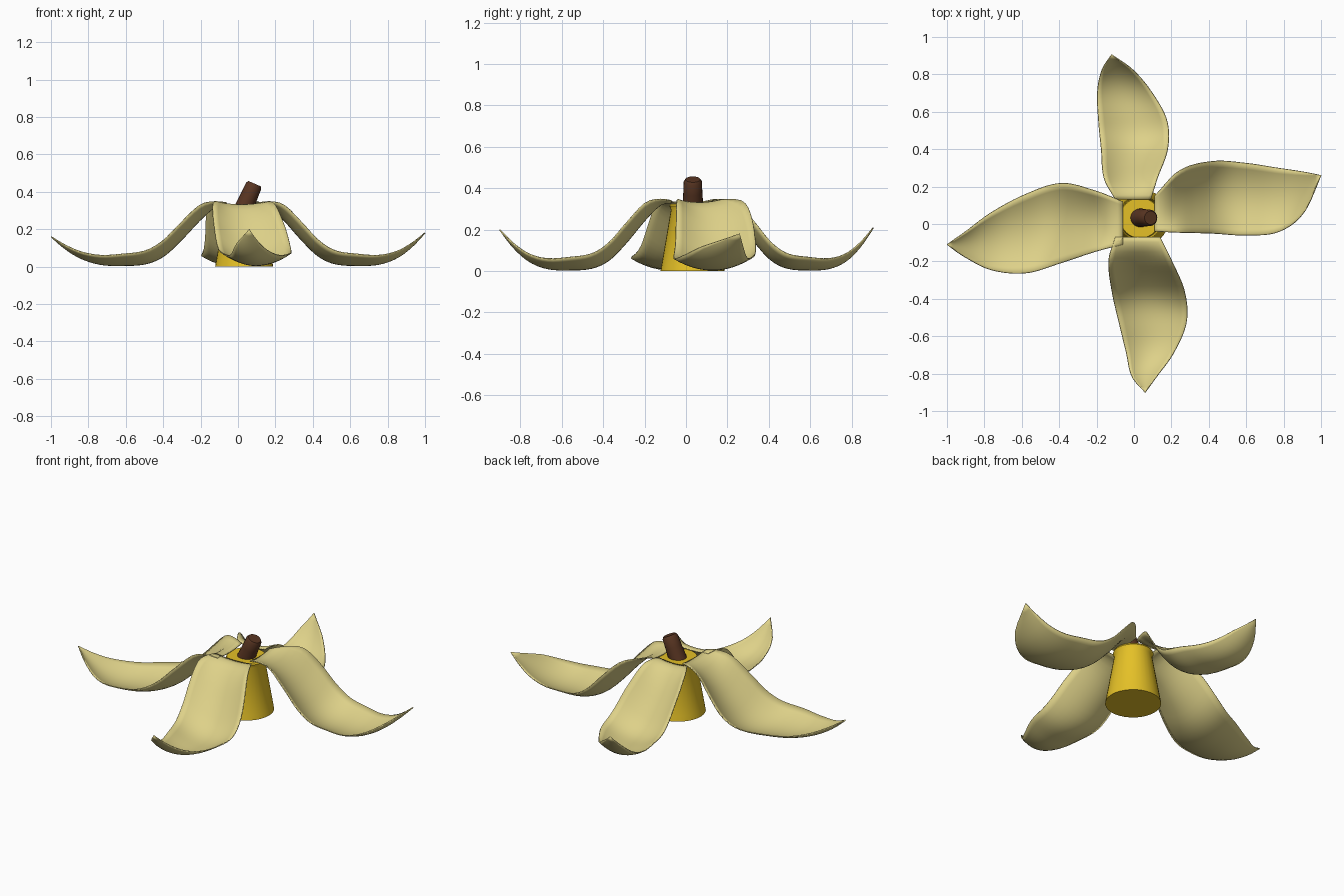
import bpy, bmesh, math
from mathutils import Matrix, Vector

if "Cube" in bpy.data.objects:
    bpy.data.objects.remove(bpy.data.objects["Cube"])


def material(name, rgb):
    m = bpy.data.materials.new(name)
    m.diffuse_color = (*rgb, 1)
    m.use_nodes = True
    m.node_tree.nodes["Principled BSDF"].inputs["Base Color"].default_value = m.diffuse_color
    return m


CREAM = material("pale_cream", (0.73, 0.64, 0.25))
GOLD = material("golden_yellow", (0.78, 0.53, 0.02))
BROWN = material("stem_brown", (0.10, 0.036, 0.016))


def finish(bm, name, mat, angle=40):
    me = bpy.data.meshes.new(name)
    bm.to_mesh(me)
    bm.free()
    ob = bpy.data.objects.new(name, me)
    bpy.context.collection.objects.link(ob)
    me.materials.append(mat)
    bpy.ops.object.select_all(action='DESELECT')
    bpy.context.view_layer.objects.active = ob
    ob.select_set(True)
    bpy.ops.object.shade_smooth_by_angle(angle=math.radians(angle))
    return ob


def smooth(xs, ys, x):
    """Cubic interpolation through the points (xs, ys)."""
    n = len(xs)

    def slope(i):
        a, b = max(i - 1, 0), min(i + 1, n - 1)
        return (ys[b] - ys[a]) / (xs[b] - xs[a])
    i = max(k for k in range(n - 1) if xs[k] <= x or k == 0)
    h = xs[i + 1] - xs[i]
    u = (x - xs[i]) / h
    return ((2*u**3 - 3*u**2 + 1) * ys[i] + (u**3 - 2*u**2 + u) * h * slope(i)
            + (3*u**2 - 2*u**3) * ys[i + 1] + (u**3 - u**2) * h * slope(i + 1))


def lathe(name, profile, mat, matrix, sides=32):
    """Capped turned shape from (radius, height) points."""
    bm = bmesh.new()
    rings = [[bm.verts.new((r * math.cos(2*math.pi*k/sides), r * math.sin(2*math.pi*k/sides), z))
              for k in range(sides)] for r, z in profile]
    for a, b in zip(rings, rings[1:]):
        for k in range(sides):
            j = (k + 1) % sides
            bm.faces.new((a[k], a[j], b[j], b[k]))
    bm.faces.new(rings[0][::-1])
    bm.faces.new(rings[-1])
    bm.transform(matrix)
    return finish(bm, name, mat)


# Fruit stump and its tilted stem
lathe("fruit_body", [(0.155, 0), (0.15, 0.03), (0.105, 0.295), (0.112, 0.315), (0.107, 0.325)],
      GOLD, Matrix.Translation((0.033, 0.032, 0)))
base, top = Vector((0.022, 0.033, 0.29)), Vector((0.089, 0.033, 0.443))
axis = top - base
tilt = axis.to_track_quat('Z', 'Y').to_matrix().to_4x4()
L = axis.length
lathe("stem", [(0.052, 0), (0.046, L * 0.6), (0.044, L - 0.012), (0.036, L)],
      BROWN, Matrix.Translation(base) @ tilt, 20)

# Shared peel section: centre height and edge lift along the length
T = [0, .06, .15, .26, .36, .46, .6, .72, .83, .92, 1]
HEIGHT = [.33, .322, .25, .14, .055, .015, .006, .012, .045, .10, .17]
LIFT = [.01, .025, .08, .095, .085, .07, .06, .048, .035, .02, 0]
STATIONS = [0, .15, .35, .55, .75, .9, 1]

# Start, end, direction, sideways edges at each station, extra tip height
PEELS = {
    "left_peel": (.06, 1.0, (-1, 0),
                  [-.11, -.145, -.207, -.262, -.245, -.175, -.11],
                  [.12, .175, .218, .16, .06, -.045, -.11], -.01),
    "right_peel": (.11, 1.0, (1, 0),
                   [-.04, -.045, -.05, -.06, -.04, .065, .26],
                   [.15, .285, .335, .325, .298, .278, .26], .01),
    "back_peel": (.13, .905, (0, 1),
                  [-.10, -.16, -.175, -.19, -.195, -.17, -.12],
                  [.09, .125, .18, .175, .09, -.01, -.12], .04),
    "front_peel": (.07, .90, (0, -1),
                   [-.10, -.135, -.118, -.08, -.04, -.01, .06],
                   [.14, .20, .27, .28, .21, .12, .06], .03),
}
ROWS, COLS = 32, 12
for name, (s0, s1, (dx, dy), lo, hi, extra) in PEELS.items():
    bm = bmesh.new()
    grid = []
    for i in range(ROWS + 1):
        t = i / ROWS
        s = s0 + (s1 - s0) * t
        a, b = smooth(STATIONS, lo, t), smooth(STATIONS, hi, t)
        h, lift = smooth(T, HEIGHT, t), smooth(T, LIFT, t)
        h = max(h, .004) + extra * max(0, (t - .75) / .25) ** 2
        row = []
        for j in range(COLS + 1):
            v = j / COLS
            side = a + (b - a) * v
            z = h + lift * (2 * v - 1) ** 2
            row.append(bm.verts.new((dx * s + abs(dy) * side, dy * s + abs(dx) * side, z)))
        grid.append(row)
    for r, q in zip(grid, grid[1:]):
        for j in range(COLS):
            f = (r[j], r[j + 1], q[j + 1], q[j])
            bm.faces.new(f if dx < 0 or dy > 0 else f[::-1])
    bmesh.ops.remove_doubles(bm, verts=bm.verts, dist=1e-5)
    for f in bm.faces:
        f.normal_update()
    if sum(f.normal.z for f in bm.faces) < 0:
        bmesh.ops.reverse_faces(bm, faces=bm.faces)
    ob = finish(bm, name, CREAM, 60)
    sol = ob.modifiers.new("thickness", 'SOLIDIFY')
    sol.thickness = 0.006
    sol.offset = 0
